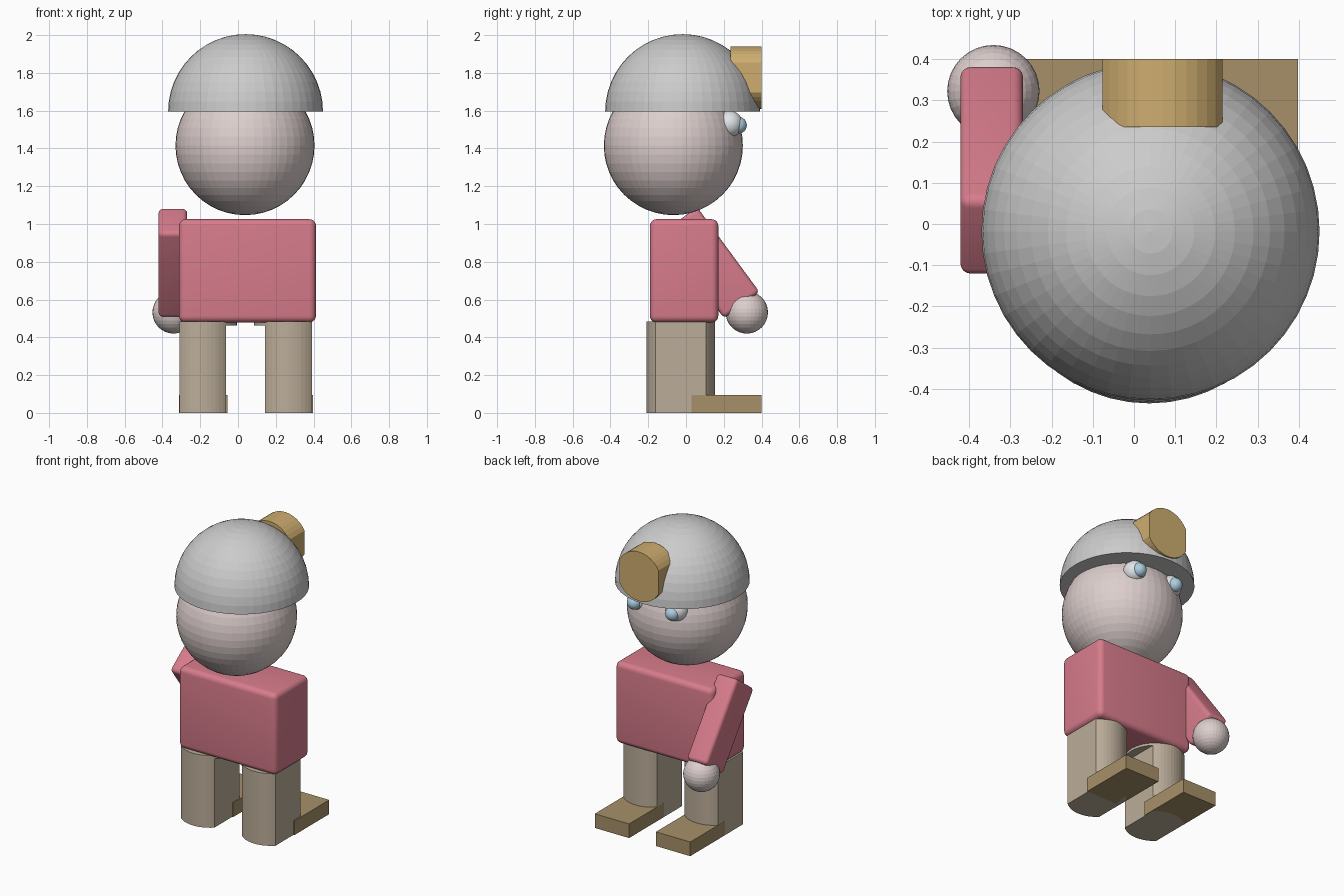
import bpy, bmesh, math
from mathutils import Vector, Matrix

if "Cube" in bpy.data.objects:
    bpy.data.objects.remove(bpy.data.objects["Cube"])


def material(name, rgb):
    m = bpy.data.materials.new(name)
    m.diffuse_color = (*rgb, 1)
    m.use_nodes = True
    m.node_tree.nodes["Principled BSDF"].inputs["Base Color"].default_value = m.diffuse_color
    return m


SKIN = material("skin", (0.72, 0.62, 0.61))
SHIRT = material("shirt", (0.68, 0.2, 0.26))
TROUSER = material("trouser", (0.5, 0.42, 0.32))
SHOE = material("shoe", (0.38, 0.28, 0.14))
LAMP = material("lamp", (0.62, 0.42, 0.16))
WHITE = material("eye_white", (0.75, 0.78, 0.8))
BLUE = material("eye_blue", (0.42, 0.62, 0.76))


def finish(name, bm, mat=None, smooth=None):
    bmesh.ops.recalc_face_normals(bm, faces=bm.faces)
    me = bpy.data.meshes.new(name)
    bm.to_mesh(me)
    bm.free()
    ob = bpy.data.objects.new(name, me)
    bpy.context.collection.objects.link(ob)
    if mat:
        me.materials.append(mat)
    if smooth:
        bpy.ops.object.select_all(action='DESELECT')
        bpy.context.view_layer.objects.active = ob
        ob.select_set(True)
        bpy.ops.object.shade_smooth_by_angle(angle=math.radians(smooth))
    return ob


def ball(name, centre, r, mat=None, seg=48, cut_below=False, smooth=None):
    bm = bmesh.new()
    bmesh.ops.create_uvsphere(bm, u_segments=seg, v_segments=seg // 2, radius=r)
    if cut_below:
        geom = bm.verts[:] + bm.edges[:] + bm.faces[:]
        bmesh.ops.bisect_plane(bm, geom=geom, plane_co=(0, 0, 0), plane_no=(0, 0, 1), clear_inner=True)
        bmesh.ops.holes_fill(bm, edges=[e for e in bm.edges if e.is_boundary])
    bmesh.ops.translate(bm, verts=bm.verts, vec=centre)
    return finish(name, bm, mat, smooth)


def box(name, centre, size, mat, bevel=0, tilt=0):
    bm = bmesh.new()
    bmesh.ops.create_cube(bm, size=1, matrix=Matrix.Diagonal((*size, 1)))
    if bevel:
        bmesh.ops.bevel(bm, geom=bm.edges[:], offset=bevel, segments=5, profile=0.5, affect='EDGES')
    bmesh.ops.transform(bm, verts=bm.verts,
                        matrix=Matrix.Translation(centre) @ Matrix.Rotation(tilt, 4, 'X'))
    return finish(name, bm, mat, 35 if bevel else None)


def arc(r, a, b, n):
    return [(r * math.cos(a + (b - a) * i / n), r * math.sin(a + (b - a) * i / n)) for i in range(n + 1)]


def flat_sided_circle(r, half, n=12):
    # circle with its two x sides sliced off
    t = math.acos(half / r)
    return arc(r, t, math.pi - t, n) + arc(r, math.pi + t, 2 * math.pi - t, n)


def prism(name, points, base, depth, mat):
    bm = bmesh.new()
    f = bm.faces.new([bm.verts.new((*p, 0)) for p in points])
    out = bmesh.ops.extrude_face_region(bm, geom=[f])
    top = [v for v in out["geom"] if isinstance(v, bmesh.types.BMVert)]
    bmesh.ops.translate(bm, verts=top, vec=(0, 0, depth))
    bmesh.ops.transform(bm, verts=bm.verts, matrix=base)
    return finish(name, bm, mat)


# head and half-dome helmet
ball("head", (0.037, -0.067, 1.415), 0.368, SKIN)
ball("helmet", (0.04, -0.018, 1.595), 0.41, cut_below=True)

# helmet lamp pointing along +y
prism("helmet_lamp", flat_sided_circle(0.165, 0.145),
      Matrix.Translation((0.069, 0.4, 1.775)) @ Matrix.Rotation(math.pi / 2, 4, 'X'), 0.165, LAMP)

# eyes
for side, s in (("left", -1), ("right", 1)):
    x = 0.048 + s * 0.142
    ball(side + "_eye", (x, 0.23, 1.53), 0.07, WHITE, 32, smooth=40)
    ball(side + "_pupil", (x, 0.277, 1.523), 0.045, BLUE, 24, smooth=40)

# torso, single arm and hand
box("torso", (0.05, -0.01, 0.752), (0.725, 0.362, 0.547), SHIRT, bevel=0.035)
box("arm", (-0.345, 0.13, 0.795), (0.152, 0.234, 0.56), SHIRT, bevel=0.025, tilt=math.radians(36.3))
ball("hand", (-0.341, 0.322, 0.532), 0.112, SKIN, 32)

# legs with sliced sides, inner hip lip, and flat shoes
R, HALF = 0.182, 0.124
t = math.acos(HALF / R)
for side, x, a in (("left", -0.187, 0), ("right", 0.267, math.pi)):
    prism(side + "_leg", flat_sided_circle(R, HALF), Matrix.Translation((x, -0.028, 0)), 0.485, TROUSER)
    prism(side + "_hip_lip", arc(R, a - t, a + t, 8), Matrix.Translation((x, -0.028, 0.462)), 0.023, TROUSER)
    box(side + "_shoe", (x + 0.003, 0.215, 0.0475), (0.255, 0.37, 0.095), SHOE)
